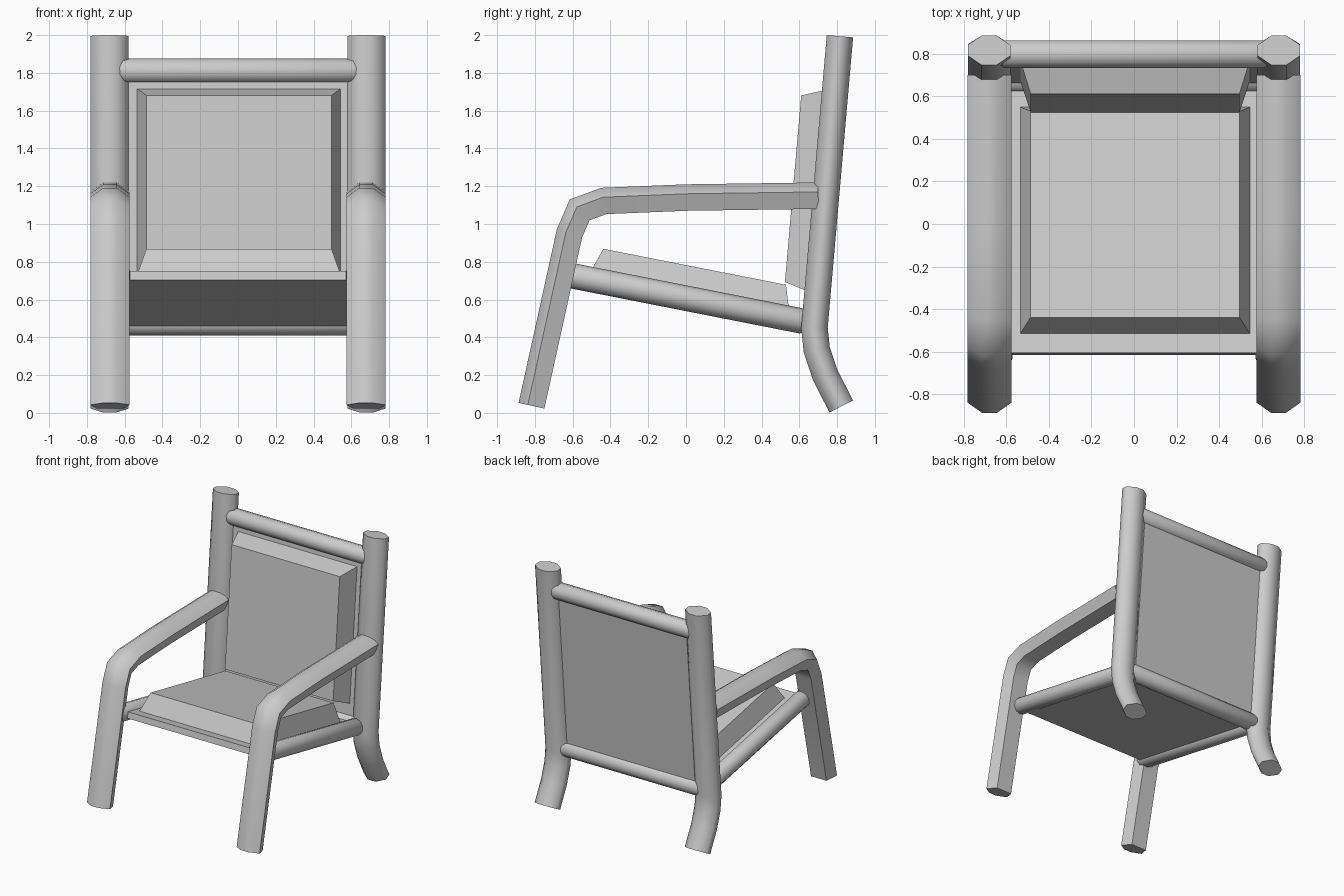
import bpy, bmesh, math
from mathutils import Vector

if "Cube" in bpy.data.objects:
    bpy.data.objects.remove(bpy.data.objects["Cube"])


def finish(bm, name, smooth=False):
    bmesh.ops.recalc_face_normals(bm, faces=bm.faces)
    me = bpy.data.meshes.new(name)
    bm.to_mesh(me)
    bm.free()
    ob = bpy.data.objects.new(name, me)
    bpy.context.collection.objects.link(ob)
    if smooth:
        bpy.ops.object.select_all(action='DESELECT')
        ob.select_set(True)
        bpy.context.view_layer.objects.active = ob
        bpy.ops.object.shade_smooth_by_angle(angle=math.radians(60))
    return ob


def sweep(name, path, profile, side, scales=None):
    """Mitred sweep of a profile (side, normal) along a planar path."""
    bm = bmesh.new()
    pts = [Vector(p) for p in path]
    side = Vector(side)
    rings = []
    for i, p in enumerate(pts):
        a = (p - pts[i - 1]).normalized() if i else (pts[1] - p).normalized()
        b = (pts[i + 1] - p).normalized() if i < len(pts) - 1 else a
        t = (a + b).normalized()
        n = side.cross(t).normalized() / max(t.dot(a), 0.5)
        s = scales[i] if scales else 1
        rings.append([bm.verts.new(p + side * u * s + n * v * s) for u, v in profile])
    k = len(profile)
    for r, q in zip(rings, rings[1:]):
        for j in range(k):
            bm.faces.new((r[j], r[(j + 1) % k], q[(j + 1) % k], q[j]))
    bm.faces.new(rings[0])
    bm.faces.new(rings[-1])
    return finish(bm, name, True)


def slab(name, a, b, up, low, high, half_low, half_high, inset=0.0, cx=0.0):
    """Block or frustum lying on the line a-b, between two heights along up."""
    bm = bmesh.new()
    a, b, up = Vector(a), Vector(b), Vector(up)
    d = (b - a).normalized()
    x = Vector((1, 0, 0))
    rings = []
    for h, w, i in ((low, half_low, 0), (high, half_high, inset)):
        p, q = a + d * i + up * h, b - d * i + up * h
        rings.append([bm.verts.new(v + x * (cx + s * w))
                      for v, s in ((p, -1), (p, 1), (q, 1), (q, -1))])
    lo, hi = rings
    bm.faces.new(lo)
    bm.faces.new(hi)
    for j in range(4):
        bm.faces.new((lo[j], lo[(j + 1) % 4], hi[(j + 1) % 4], hi[j]))
    return finish(bm, name)


POST = [(0.1, 0.025), (0.035, 0.07), (-0.035, 0.07), (-0.1, 0.025),
        (-0.1, -0.025), (-0.035, -0.07), (0.035, -0.07), (0.1, -0.025)]
ARM = [(0.104, 0.02), (0.035, 0.07), (-0.035, 0.07),
       (-0.104, 0.02), (-0.07, -0.07), (0.07, -0.07)]
ROUND = [(0.067 * math.cos(math.tau * (i + 0.5) / 10),
          0.067 * math.sin(math.tau * (i + 0.5) / 10)) for i in range(10)]
post_path = [(0.822, 0.034), (0.737, 0.20), (0.692, 0.335), (0.68, 0.45), (0.815, 1.994)]
arm_path = [(-0.818, 0.038), (-0.617, 0.95), (-0.563, 1.075),
            (-0.435, 1.122), (0.0, 1.14), (0.70, 1.15)]
rail_path = [(-0.675, 0.74), (-0.63, 0.731), (0.615, 0.486), (0.66, 0.477)]
ENDS = [0.65, 1, 1, 0.65]

# posts, legs with armrests and side rails on both sides
for side, s in (("left", -1), ("right", 1)):
    X = (1, 0, 0)
    sweep(f"back_post_{side}", [(s * 0.68, y, z) for y, z in post_path], POST, X)
    sweep(f"front_leg_arm_{side}", [(s * 0.678, y, z) for y, z in arm_path], ARM, X)
    sweep(f"side_rail_{side}", [(s * 0.635, y, z) for y, z in rail_path], ROUND, X, ENDS)

# crossbars between the back posts
for name, y, z in (("top_bar", 0.797, 1.81), ("bottom_bar", 0.68, 0.477)):
    sweep(name, [(x, y, z) for x in (-0.65, -0.61, 0.61, 0.65)], ROUND, (0, 1, 0), ENDS)

# thin seat and back panels with bevelled cushions on them
seat_up = Vector((0, 0.193, 0.981))
back_up = Vector((0, -0.9962, 0.087))


def seat(y):
    return (0, y, 0.727 - 0.1967 * (y + 0.61))


def back(z):
    return (0, 0.68 + 0.0874 * (z - 0.45), z)


slab("seat_panel", seat(-0.61), seat(0.67), seat_up, -0.025, 0.025, 0.6, 0.6)
slab("back_panel", back(0.48), back(1.80), back_up, -0.025, 0.025, 0.6, 0.6)
slab("seat_cushion", seat(-0.52), seat(0.545), seat_up, 0.02, 0.172, 0.54, 0.49, 0.05, 0.005)
slab("back_cushion", back(0.628), back(1.715), back_up, 0.02, 0.177, 0.54, 0.49, 0.05, 0.005)
